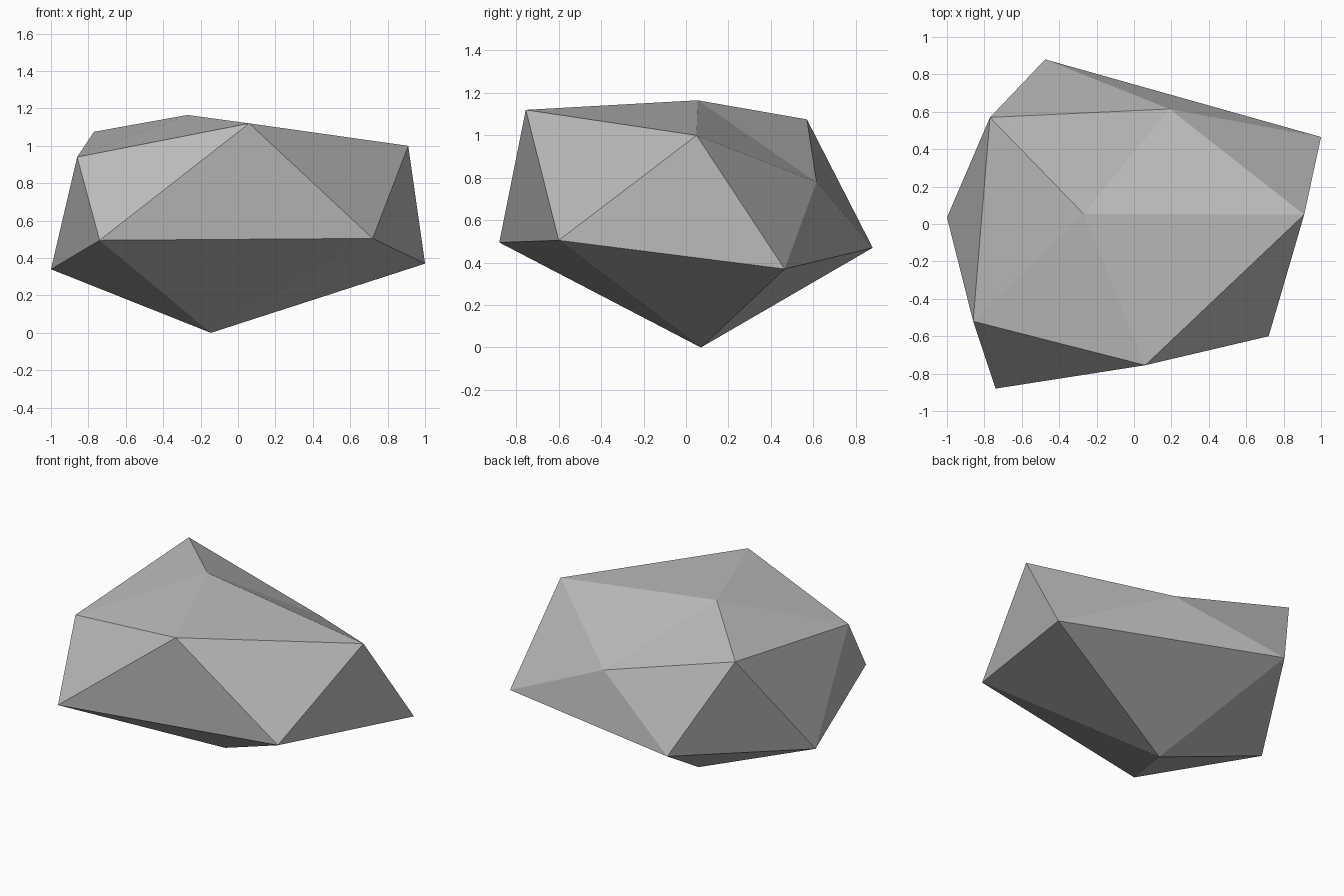
import bpy
import bmesh

default = bpy.data.objects.get("Cube")
if default:
    bpy.data.objects.remove(default, do_unlink=True)


def make_material(name, colour):
    mat = bpy.data.materials.new(name)
    mat.use_nodes = True
    mat.diffuse_color = colour
    mat.node_tree.nodes["Principled BSDF"].inputs["Base Color"].default_value = colour
    return mat


# Corners of the boulder: two uneven rings of five, capped by two poles
bottom_point = (-0.145, 0.07, 0)
lower_ring = [(-0.74, -0.88, 0.495), (0.72, -0.6, 0.505), (1, 0.465, 0.37),
              (-0.475, 0.88, 0.47), (-1, 0.035, 0.34)]
upper_ring = [(0.06, -0.755, 1.12), (0.91, 0.05, 1), (0.19, 0.615, 0.78),
              (-0.77, 0.57, 1.075), (-0.86, -0.52, 0.94)]
top_point = (-0.27, 0.055, 1.165)

# Boulder: pole fans joined by a zigzag band of triangles
bm = bmesh.new()
bottom, top = bm.verts.new(bottom_point), bm.verts.new(top_point)
low = [bm.verts.new(p) for p in lower_ring]
high = [bm.verts.new(p) for p in upper_ring]
sides = len(low)
for i in range(sides):
    j = (i + 1) % sides
    bm.faces.new((bottom, low[j], low[i]))
    bm.faces.new((low[i], low[j], high[i]))
    bm.faces.new((low[j], high[j], high[i]))
    bm.faces.new((high[i], high[j], top))
bmesh.ops.recalc_face_normals(bm, faces=bm.faces)

mesh = bpy.data.meshes.new("boulder")
bm.to_mesh(mesh)
bm.free()
mesh.materials.append(make_material("stone grey", (0.5, 0.5, 0.5, 1)))
boulder = bpy.data.objects.new("boulder", mesh)
bpy.context.collection.objects.link(boulder)
